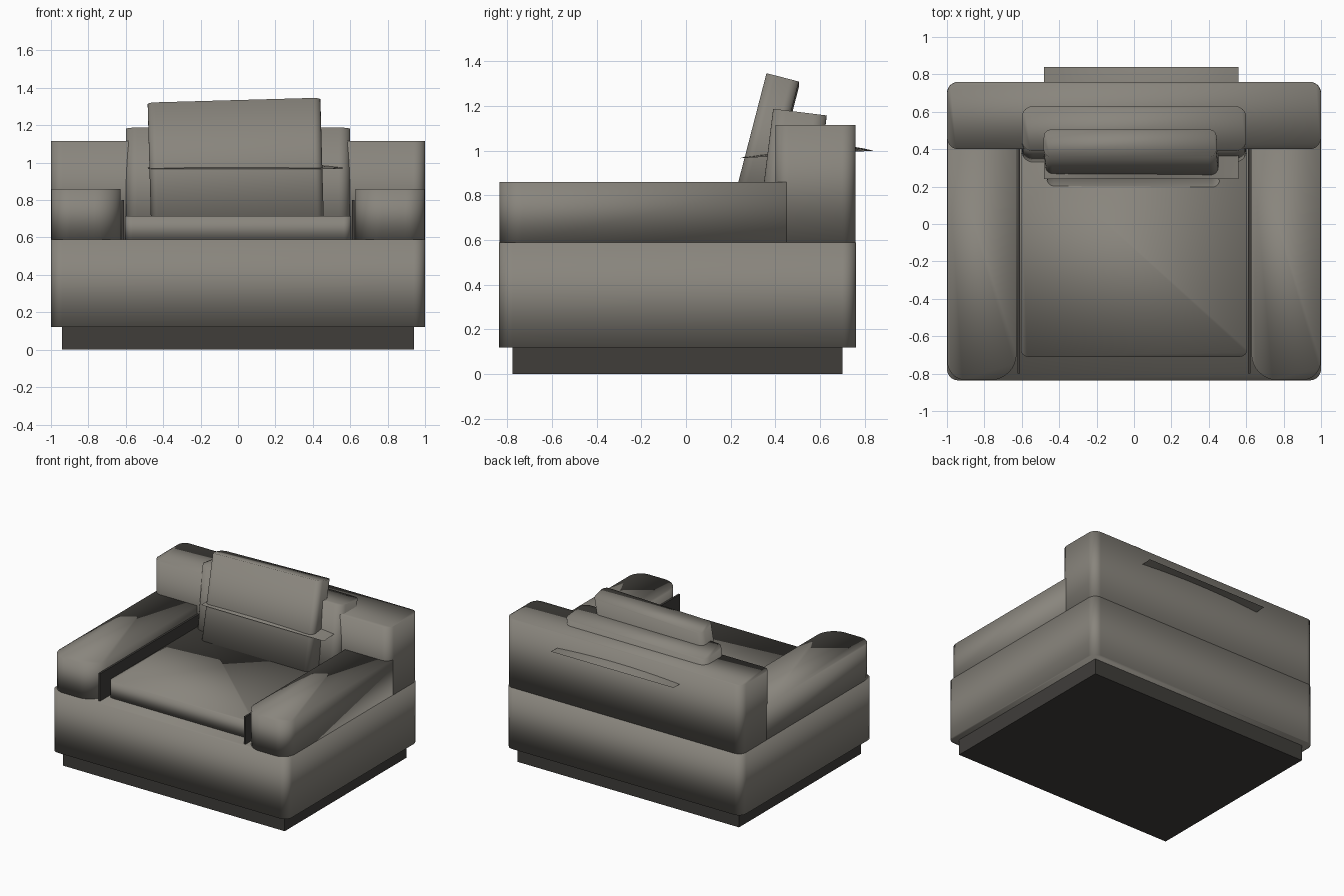
import bpy, bmesh, math

if "Cube" in bpy.data.objects:
    bpy.data.objects.remove(bpy.data.objects["Cube"])


def material(name, rgb):
    m = bpy.data.materials.new(name)
    m.diffuse_color = (*rgb, 1)
    m.use_nodes = True
    m.node_tree.nodes["Principled BSDF"].inputs["Base Color"].default_value = m.diffuse_color
    return m


FABRIC = material("grey_fabric", (0.25, 0.235, 0.205))
DARK = material("dark_base", (0.05, 0.047, 0.042))


def finish(name, bm, loc=(0, 0, 0), rot=(0, 0, 0), mat=FABRIC, soft=True):
    bmesh.ops.recalc_face_normals(bm, faces=bm.faces)
    for f in bm.faces:
        f.smooth = soft
    me = bpy.data.meshes.new(name)
    bm.to_mesh(me)
    bm.free()
    me.materials.append(mat)
    ob = bpy.data.objects.new(name, me)
    ob.location = loc
    ob.rotation_euler = [math.radians(a) for a in rot]
    bpy.context.collection.objects.link(ob)
    return ob


def block(name, x, y, z, radii=(0, 0, 0, 0), loc=(0, 0, 0), rot=(0, 0, 0), **kw):
    """Upright prism with rounded plan corners: front-left, front-right, back-right, back-left."""
    bm = bmesh.new()
    corners = [(x[0], y[0], 1, 1, 180), (x[1], y[0], -1, 1, 270),
               (x[1], y[1], -1, -1, 0), (x[0], y[1], 1, -1, 90)]
    ring = []
    for (cx, cy, sx, sy, start), r in zip(corners, radii):
        steps = 8 if r else 0
        for i in range(steps + 1):
            a = math.radians(start + (90 * i / steps if steps else 0))
            ring.append(bm.verts.new((cx + sx * r + r * math.cos(a),
                                      cy + sy * r + r * math.sin(a), z[0])))
    face = bm.faces.new(ring)
    ext = bmesh.ops.extrude_face_region(bm, geom=[face])
    top = [v for v in ext['geom'] if isinstance(v, bmesh.types.BMVert)]
    bmesh.ops.translate(bm, verts=top, vec=(0, 0, z[1] - z[0]))
    if not any(f.normal.z < -0.9 or f.normal.z > 0.9 for f in bm.faces
               if all(abs(v.co.z - z[0]) < 1e-6 for v in f.verts)):
        bm.faces.new([v for v in ring if v.is_valid])  # close the underside
    return finish(name, bm, loc, rot, **kw)


# Plinth and main body
block("plinth", (-0.94, 0.94), (-0.777, 0.70), (0, 0.125), mat=DARK, soft=False)
block("body", (-1, 1), (-0.836, 0.76), (0.12, 0.59), (0.06,) * 4)

# Backrest
block("backrest", (-0.999, 0.999), (0.40, 0.759), (0.59, 1.115), (0.06,) * 4)

# Arms and thin inner panels, mirrored left and right
for side, s in (("left", -1), ("right", 1)):
    ax = sorted((s * 0.628, s * 0.998))
    px = sorted((s * 0.61, s * 0.624))
    fr = (0.1, 0.14) if s < 0 else (0.14, 0.1)
    block(side + "_arm", ax, (-0.835, 0.455), (0.59, 0.86), (*fr, 0, 0))
    block(side + "_inner_panel", px, (-0.80, 0.42), (0.59, 0.80), mat=DARK, soft=False)

# Seat cushion
block("seat_cushion", (-0.605, 0.605), (-0.71, 0.42), (0.585, 0.715), (0.04, 0.04, 0, 0))

# Reclined back cushion and loose pillow
block("back_cushion", (-0.6, 0.6), (-0.121, 0.121), (-0.3, 0.3), (0.06,) * 4,
      (0, 0.473, 0.875), (-7.1, 0, 0))
block("pillow", (-0.462, 0.462), (-0.075, 0.075), (-0.33, 0.33), (0.04,) * 4,
      (-0.012, 0.35, 0.996), (-14.5, -1.6, 0))

# Thin bowed sheet running through the pillow and backrest
bm = bmesh.new()
bmesh.ops.create_grid(bm, x_segments=14, y_segments=14, size=1)
for v in bm.verts:
    u, w = v.co.x, v.co.y
    bow = 0.045 * (1 - u * u) * (1 - w * w)
    v.co = (0.04 + 0.52 * u, 0.54 + 0.30 * w, 0.983 + 0.017 * w + bow)
finish("thin_sheet", bm)
